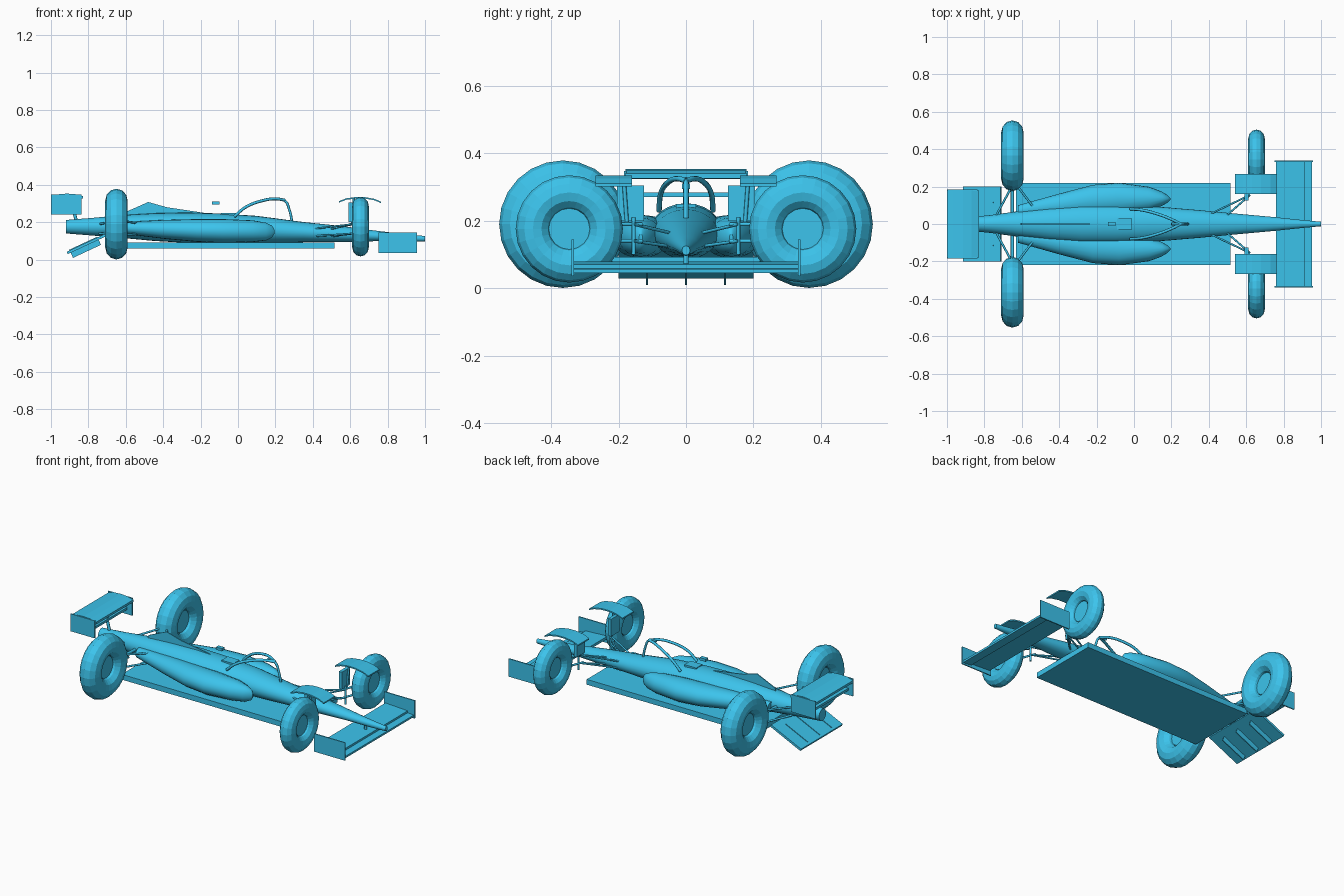
import bpy, bmesh
from math import sin, cos, pi, radians

if "Cube" in bpy.data.objects:
    bpy.data.objects.remove(bpy.data.objects["Cube"])

# Single blue paint for the whole car
paint = bpy.data.materials.new("blue_paint")
paint.diffuse_color = (.045, .55, .84, 1)
paint.use_nodes = True
paint.node_tree.nodes["Principled BSDF"].inputs["Base Color"].default_value = paint.diffuse_color


def mesh_object(name, bm, smooth=False):
    bmesh.ops.recalc_face_normals(bm, faces=bm.faces)
    me = bpy.data.meshes.new(name)
    bm.to_mesh(me)
    bm.free()
    ob = bpy.data.objects.new(name, me)
    bpy.context.collection.objects.link(ob)
    if smooth:
        bpy.ops.object.select_all(action='DESELECT')
        ob.select_set(True)
        bpy.context.view_layer.objects.active = ob
        bpy.ops.object.shade_smooth_by_angle(angle=radians(35))
    return ob


def box(name, x, y, z, tilt=0):
    """Box from (min, max) ranges, tilted about its own y axis."""
    bpy.ops.mesh.primitive_cube_add(size=1, rotation=(0, radians(tilt), 0),
                                    location=[sum(r) / 2 for r in (x, y, z)])
    ob = bpy.context.object
    ob.name = name
    ob.scale = [r[1] - r[0] for r in (x, y, z)]
    return ob


def loft(name, sections, n=24):
    """Skin elliptical sections (x, y, z, half width, half height)."""
    bm = bmesh.new()
    rings = [[bm.verts.new((x, y + w * cos(2 * pi * i / n), z + h * sin(2 * pi * i / n)))
              for i in range(n)] for x, y, z, w, h in sections]
    for a, b in zip(rings, rings[1:]):
        for i in range(n):
            bm.faces.new((a[i], a[(i + 1) % n], b[(i + 1) % n], b[i]))
    bm.faces.new(rings[0])
    bm.faces.new(rings[-1])
    return mesh_object(name, bm, True)


def extrude_xz(name, pts, y0, y1):
    """Side profile extruded across the car."""
    bm = bmesh.new()
    a = [bm.verts.new((x, y0, z)) for x, z in pts]
    b = [bm.verts.new((x, y1, z)) for x, z in pts]
    n = len(pts)
    for i in range(n):
        bm.faces.new((a[i], a[(i + 1) % n], b[(i + 1) % n], b[i]))
    bm.faces.new(a)
    bm.faces.new(b)
    return mesh_object(name, bm)


def arc_plate(name, top, t, y0, y1):
    pts = top + [(x, z - t) for x, z in reversed(top)]
    return extrude_xz(name, pts, y0, y1)


def tube(name, pts, r, curved=False):
    cu = bpy.data.curves.new(name, 'CURVE')
    cu.dimensions = '3D'
    cu.bevel_depth = r
    cu.bevel_resolution = 2
    cu.use_fill_caps = True
    cu.resolution_u = 6
    sp = cu.splines.new('BEZIER' if curved else 'POLY')
    if curved:
        sp.bezier_points.add(len(pts) - 1)
        for p, co in zip(sp.bezier_points, pts):
            p.co = co
            p.handle_left_type = p.handle_right_type = 'AUTO'
    else:
        sp.points.add(len(pts) - 1)
        for p, co in zip(sp.points, pts):
            p.co = (*co, 1)
    ob = bpy.data.objects.new(name, cu)
    bpy.context.collection.objects.link(ob)
    return ob


def wheel(name, x, y, z, major, minor, half_width):
    bpy.ops.mesh.primitive_torus_add(location=(x, y, z), rotation=(0, pi / 2, 0),
                                     major_segments=24, minor_segments=12,
                                     major_radius=major, minor_radius=minor)
    tyre = bpy.context.object
    tyre.name = name + "_tyre"
    tyre.scale.z = half_width / minor
    bpy.ops.mesh.primitive_cylinder_add(vertices=16, radius=major - minor + .004, depth=half_width * .6,
                                        location=(x, y, z), rotation=(0, pi / 2, 0))
    bpy.context.object.name = name + "_hub"


# Central body, nose at +x
loft("body", [(1, 0, .112, .012, .014), (.9, 0, .116, .021, .02), (.75, 0, .126, .037, .027),
              (.55, 0, .137, .055, .043), (.35, 0, .147, .074, .054), (.1, 0, .16, .095, .074),
              (-.1, 0, .168, .105, .079), (-.28, 0, .171, .105, .081), (-.45, 0, .174, .09, .074),
              (-.62, 0, .177, .068, .061), (-.78, 0, .176, .046, .047), (-.92, 0, .176, .034, .036)])
# Floor
box("floor", (-.63, .515), (-.22, .22), (.06, .092))
# Engine cover fin
extrude_xz("engine_fin", [(-.62, .2), (-.6, .255), (-.48, .308), (-.38, .28), (-.18, .25), (-.18, .2)],
           -.003, .003)
# Headrest and camera
box("headrest", (-.09, -.01), (-.03, .03), (.22, .25))
box("camera_pod", (-.14, -.1), (-.012, .012), (.294, .31))

# Cockpit guard
for s in (1, -1):
    tube("cockpit_guard", [(-.02, s * .08, .23), (.04, s * .075, .28), (.13, s * .052, .315),
                           (.2, s * .025, .325), (.25, 0, .318)], .008, True)
tube("guard_pillar", [(.2, 0, .323), (.25, 0, .315), (.275, 0, .265), (.29, 0, .195)], .007, True)

# Rear wing
arc = [(-1, .338), (-.965, .349), (-.915, .353), (-.87, .35), (-.83, .34)]
arc_plate("rear_wing", arc, .014, -.18, .18)
box("rear_wing_lower", (-.97, -.87), (-.18, .18), (.27, .284))
tube("rear_wing_pylon", [(-.86, 0, .19), (-.9, 0, .345)], .009)

# Front wing
box("front_wing_main", (.76, .91), (-.335, .335), (.06, .075), 3)
box("front_wing_flap", (.895, .952), (-.335, .335), (.046, .058), 3)
tube("nose_pylon", [(.86, 0, .115), (.86, 0, .065)], .008)

# Diffuser
box("diffuser", (-.923, -.7), (-.2, .2), (.076, .09), -25)
for y in (-.115, 0, .115):
    box("diffuser_strake", (-.9, -.735), (y - .003, y + .003), (.042, .09), -25)

for s in (1, -1):
    def span(a, b):
        return tuple(sorted((s * a, s * b)))

    # Wheels, standing across the car
    wheel("rear_wheel", -.65, s * .365, .19, .125, .064, .06)
    wheel("front_wheel", .655, s * .346, .176, .108, .051, .045)
    # Side pods
    loft("side_pod", [(.194, s * .134, .15, .005, .012), (.182, s * .134, .15, .018, .032),
                      (.15, s * .135, .15, .038, .047), (.08, s * .135, .152, .064, .058),
                      (-.08, s * .134, .153, .086, .064), (-.22, s * .126, .156, .083, .061),
                      (-.4, s * .1, .162, .062, .05), (-.62, s * .068, .17, .032, .03)], 20)
    # Wing end plates
    box("rear_end_plate", (-1, -.837), span(.177, .184), (.242, .348))
    box("front_end_plate", (.75, .957), span(.332, .339), (.036, .145))
    # Wheel deflectors and supports
    top = [(.54, .313), (.58, .328), (.63, .335), (.68, .334), (.73, .325), (.765, .31)]
    arc_plate("wheel_deflector", top, .008, s * .16, s * .268)
    box("brake_duct", (.592, .612), span(.125, .205), (.2, .305))
    tube("deflector_post", [(.61, s * .175, .19), (.62, s * .185, .33)], .006)
    # Front suspension
    for z0, z1 in ((.125, .14), (.165, .19)):
        for x in (.4, .5):
            tube("front_arm", [(x, s * .05, z0), (.62, s * .155, z1)], .005)
        tube("front_link", [(.6, s * .13, z1), (.645, s * .25, z1)], .006)
    tube("front_upright", [(.615, s * .155, .1), (.615, s * .155, .21)], .006)
    # Rear suspension
    for z0, z1 in ((.14, .13), (.19, .21)):
        for x in (-.5, -.74):
            tube("rear_arm", [(x, s * .04, z0), (-.64, s * .225, z1)], .006)
    tube("rear_axle", [(-.65, s * .03, .175), (-.65, s * .25, .185)], .009)

for ob in bpy.data.objects:
    ob.data.materials.append(paint)
